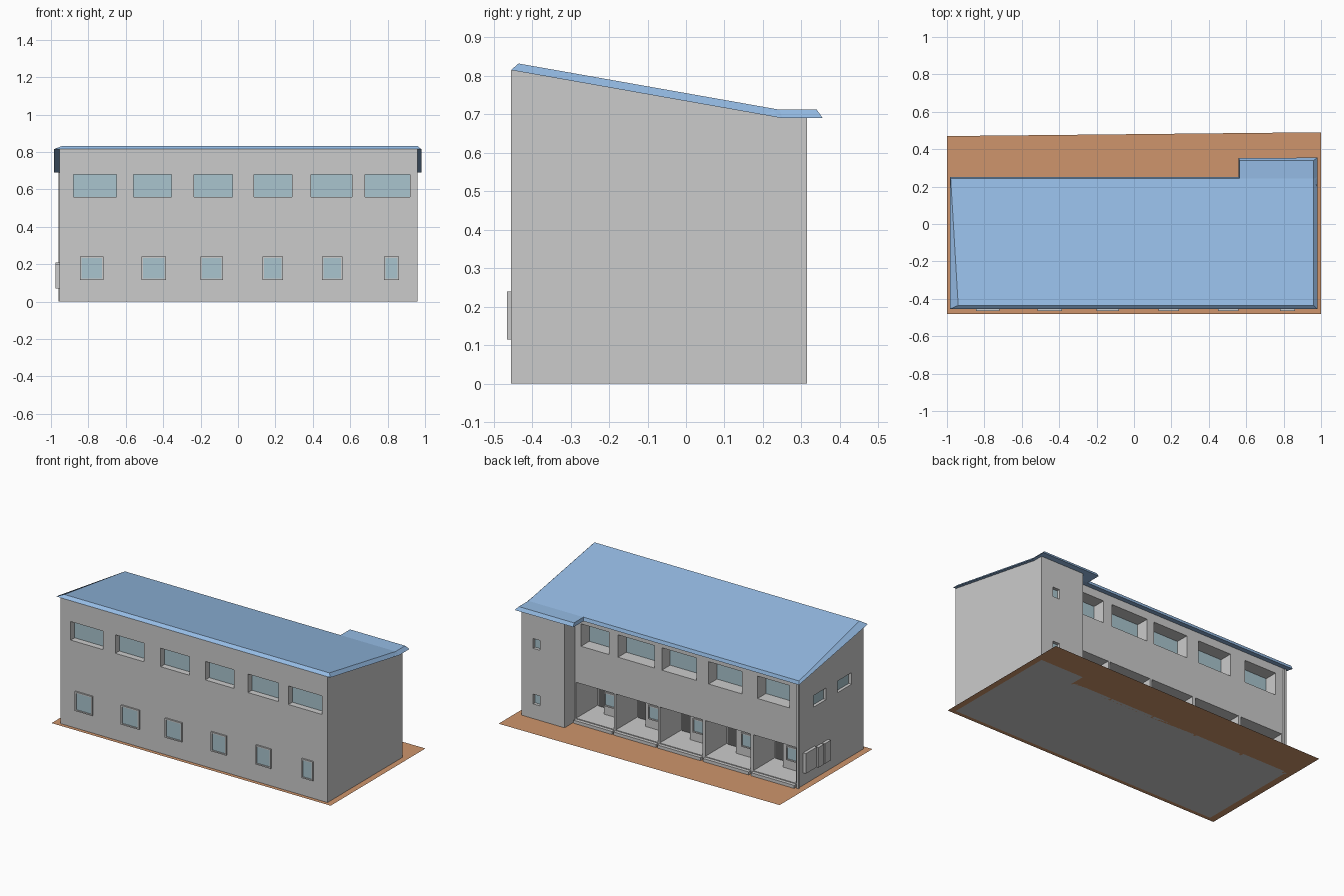
import bpy, bmesh

if "Cube" in bpy.data.objects:
    bpy.data.objects.remove(bpy.data.objects["Cube"])

def material(name, rgb):
    m = bpy.data.materials.new(name)
    m.diffuse_color = (*rgb, 1)
    m.use_nodes = True
    m.node_tree.nodes["Principled BSDF"].inputs["Base Color"].default_value = m.diffuse_color
    return m

BLUE = material("roof_blue", (0.30, 0.50, 0.78))
BROWN = material("earth", (0.62, 0.30, 0.15))
GLASS = material("glass", (0.40, 0.56, 0.62))
DARK = material("dark_door", (0.12, 0.12, 0.12))

def finish(name, bm, mat=None):
    bmesh.ops.recalc_face_normals(bm, faces=bm.faces)
    me = bpy.data.meshes.new(name)
    bm.to_mesh(me)
    bm.free()
    ob = bpy.data.objects.new(name, me)
    bpy.context.collection.objects.link(ob)
    if mat:
        me.materials.append(mat)
    return ob

def boxes(name, items, mat=None):
    """One object from boxes given as (x0, x1, y0, y1, z0, z1)."""
    bm = bmesh.new()
    for x0, x1, y0, y1, z0, z1 in items:
        vs = bmesh.ops.create_cube(bm, size=1)["verts"]
        for v in vs:
            v.co = (x1 if v.co.x > 0 else x0, y1 if v.co.y > 0 else y0, z1 if v.co.z > 0 else z0)
    return finish(name, bm, mat)

def prism(name, left, right, mat=None):
    """Loft between two matching end outlines of (x, y, z) points."""
    bm = bmesh.new()
    a = [bm.verts.new(p) for p in left]
    b = [bm.verts.new(p) for p in right]
    bm.faces.new(a)
    bm.faces.new(b)
    for i in range(len(a)):
        j = (i + 1) % len(a)
        bm.faces.new((a[i], a[j], b[j], b[i]))
    return finish(name, bm, mat)

def extrude_x(name, profile, x0, x1, mat=None):
    return prism(name, [(x0, y, z) for y, z in profile], [(x1, y, z) for y, z in profile], mat)

def slope(y):
    return 0.815 - 0.1773 * (y + 0.455)

XL, XR, YF, YB, YA, XA = -0.955, 0.96, -0.455, 0.21, 0.315, 0.65
E = 0.02  # cutter overshoot

# Wall masses
walls = extrude_x("main_walls", [(YF, 0), (YB, 0), (YB, slope(YB)), (YF, slope(YF))], XL, XR)
annex = extrude_x("stair_annex", [(YB, 0), (YA, 0), (YA, 0.69), (0.25, 0.69), (YB, slope(YB))], XA, XR)

cuts, annex_cuts, glass, frames = [], [], [], []

# Front upper windows: recessed ribbons
for a, b in [(-.88, -.65), (-.56, -.355), (-.235, -.03), (.085, .29), (.39, .61), (.68, .92)]:
    cuts.append((a, b, YF - E, YF + .045, .56, .68))
    glass.append((a, b, YF + .04, YF + .045, .56, .68))

def frame(a, b, y0, y1, z0, z1, t=.008):
    frames.extend([(a, a + t, y0, y1, z0, z1), (b - t, b, y0, y1, z0, z1),
                   (a + t, b - t, y0, y1, z0, z0 + t), (a + t, b - t, y0, y1, z1 - t, z1)])

# Front lower windows: projecting frames
for a, b in [(-.845, -.72), (-.515, -.385), (-.2, -.08), (.13, .24), (.45, .56), (.78, .86)]:
    frame(a, b, YF - .01, YF, .115, .24)
    glass.append((a + .008, b - .008, YF - .004, YF, .123, .232))

# Back upper windows: deep recesses
for a, b in [(.405, .605), (.077, .34), (-.222, .026), (-.55, -.31), (-.89, -.66)]:
    cuts.append((a, b, YB - .09, YB + E, .50, .645))
    glass.append((a, b, YB - .09, YB - .085, .50, .645))

# Left side windows
for a, b in [(-.07, .06), (-.33, -.186)]:
    cuts.append((XL - E, XL + .025, a, b, .465, .54))
    glass.append((XL + .02, XL + .025, a, b, .465, .54))

# Annex windows
for z in (.095, .455):
    annex_cuts.append((.825, .875, YA - .025, YA + E, z, z + .063))
    glass.append((.825, .875, YA - .025, YA - .02, z, z + .063))

# Back porches: open bays with entrance block, door and step
blocks, doors, steps = [], [], []
for a, b in [(.37, .64), (.055, .355), (-.265, .04), (-.61, -.285), (-.935, -.63)]:
    cuts.append((a, b, -.01, YB + E, .025, .257))
    m = a + .62 * (b - a)
    blocks.append((a, m, -.01, .07, .025, .257))
    glass.append((a + .08, a + .155, .07, .073, .09, .165))
    frame(a + .072, a + .163, .07, .078, .082, .173)
    doors.append((m + .01, b - .01, -.01, -.004, .025, .22))
    steps.append((a - .002, b + .002, YB, YB + .022, 0, .02))

def carve(ob, items):
    cutter = boxes("cutter", items)
    cutter.hide_render = True
    mod = ob.modifiers.new("openings", "BOOLEAN")
    mod.operation, mod.solver, mod.object = "DIFFERENCE", "EXACT", cutter
    bpy.context.view_layer.objects.active = ob
    bpy.ops.object.modifier_apply(modifier=mod.name)
    bpy.data.objects.remove(cutter)

carve(walls, cuts)
carve(annex, annex_cuts)
boxes("window_glass", glass, GLASS)
boxes("window_frames", frames)
boxes("entrance_blocks", blocks)
boxes("porch_doors", doors, DARK)
boxes("porch_steps", steps)

# Wall boxes and drain pipe on the left side
boxes("utility_boxes", [(XL - .02, XL, .05, .165, .08, .21),
                        (XL - .02, XL, -.02, .035, .07, .20),
                        (XL - .02, XL, -.09, -.03, .07, .20)])
boxes("drain_pipe", [(XL - .006, XL + .008, YB, YB + .012, 0, .69)])

# Main roof with chamfered front and right edges, and flat annex roof
prism("main_roof",
      [(-.985, -.455, .815), (-.94, -.435, .832), (-.98, .243, .712), (-.985, .25, .69)],
      [(.98, -.455, .815), (.96, -.435, .832), (.96, .243, .712), (.98, .25, .69)], BLUE)
prism("annex_roof",
      [(.56, .2, .70), (.565, .24, .712), (.565, .34, .712), (.56, .352, .69), (.56, .25, .69)],
      [(.98, .2, .70), (.96, .24, .712), (.96, .34, .712), (.98, .355, .69), (.98, .25, .69)], BLUE)

# Ground strip around the building footprint
bm = bmesh.new()
for quad in [((-1, -.48), (1, -.48), (1, YF), (-1, YF)),
             ((-1, YF), (XL, YF), (XL, YB), (-1, YB)),
             ((XR, YF), (1, YF), (1, YB), (XR, YB)),
             ((-1, YB), (XA, YB), (XA, .487), (-1, .47)),
             ((XA, YA), (XR, YA), (XR, .49), (XA, .487)),
             ((XR, YB), (1, YB), (1, .49), (XR, .49))]:
    bm.faces.new([bm.verts.new((x, y, 0)) for x, y in quad])
finish("ground", bm, BROWN)
